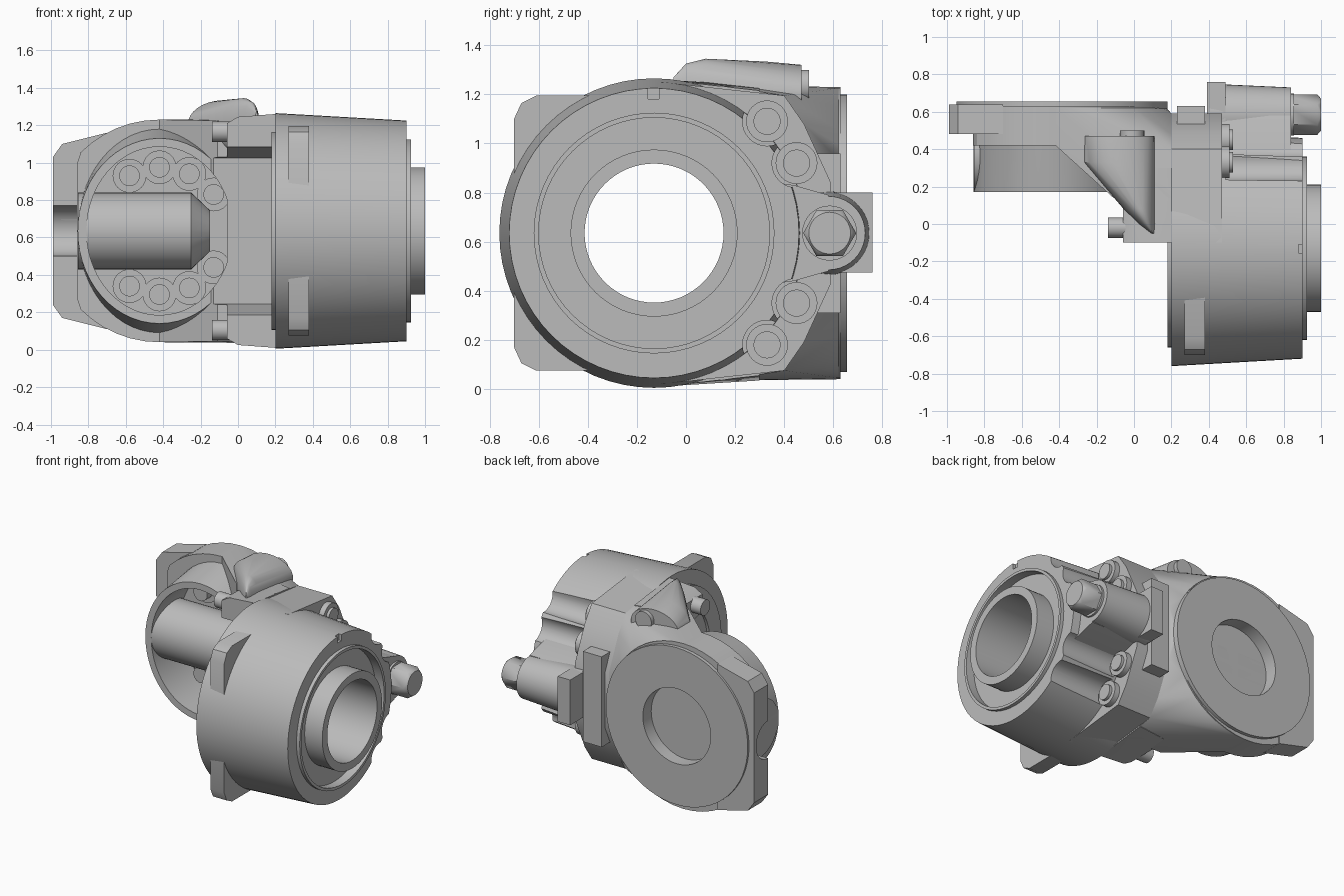
import bpy, bmesh
from math import sin, cos, pi, radians

if "Cube" in bpy.data.objects:
    bpy.data.objects.remove(bpy.data.objects["Cube"])

metal = bpy.data.materials.new("cast_grey")
metal.use_nodes = True
GREY = (0.5, 0.5, 0.5, 1)
metal.diffuse_color = GREY
metal.node_tree.nodes["Principled BSDF"].inputs["Base Color"].default_value = GREY

MID = 0.635      # height of the mirror plane
AX = (-0.13, MID)  # drum axis in y, z


def place(axis, p, t):
    u, v = p
    return {"x": (t, u, v), "y": (u, t, v), "z": (u, v, t)}[axis]


def finish(name, bm):
    bmesh.ops.recalc_face_normals(bm, faces=bm.faces)
    me = bpy.data.meshes.new(name)
    bm.to_mesh(me)
    bm.free()
    ob = bpy.data.objects.new(name, me)
    bpy.context.collection.objects.link(ob)
    me.materials.append(metal)
    return ob


def prism(name, axis, pts, a, b):
    bm = bmesh.new()
    lo, hi = ([bm.verts.new(place(axis, p, t)) for p in pts] for t in (a, b))
    bm.faces.new(lo)
    bm.faces.new(hi)
    for i in range(len(pts)):
        j = (i + 1) % len(pts)
        bm.faces.new((lo[i], lo[j], hi[j], hi[i]))
    return finish(name, bm)


def oval(c, ru, rv=None, n=40, start=0.0, sweep=2 * pi):
    rv = rv or ru
    return [(c[0] + ru * cos(start + sweep * i / n), c[1] + rv * sin(start + sweep * i / n))
            for i in range(n)]


def disc(name, axis, c, r, a, b, n=32):
    return prism(name, axis, oval(c, r, n=n), a, b)


def box(name, x, y, z):
    return prism(name, "z", [(x[0], y[0]), (x[1], y[0]), (x[1], y[1]), (x[0], y[1])], *z)


def hull(name, pts):
    bm = bmesh.new()
    for p in pts:
        bm.verts.new(p)
    bmesh.ops.convex_hull(bm, input=bm.verts)
    loose = [v for v in bm.verts if not v.link_faces]
    bmesh.ops.delete(bm, geom=loose, context="VERTS")
    bmesh.ops.dissolve_limit(bm, angle_limit=radians(1), verts=bm.verts, edges=bm.edges)
    return finish(name, bm)


def lathe(name, axis, c, profile, n=64):
    """Closed ring profile of (along, radius) pairs turned about an axis."""
    bm = bmesh.new()
    rings = [[bm.verts.new(place(axis, p, t)) for p in oval(c, r, n=n)] for t, r in profile]
    for k in range(len(rings)):
        p, q = rings[k], rings[(k + 1) % len(rings)]
        for i in range(n):
            j = (i + 1) % n
            bm.faces.new((p[i], p[j], q[j], q[i]))
    return finish(name, bm)


def cut(ob, *cutters):
    for c in cutters:
        c.hide_render = True
        m = ob.modifiers.new("cut", "BOOLEAN")
        m.operation, m.solver, m.object = "DIFFERENCE", "EXACT", c
    bpy.context.view_layer.update()
    me = bpy.data.meshes.new_from_object(ob.evaluated_get(bpy.context.evaluated_depsgraph_get()))
    ob.modifiers.clear()
    ob.data = me


def flip(pts):
    """Mirror an outline about the middle height and close it."""
    return pts + [(u, 2 * MID - v) for u, v in reversed(pts)]


cutters = []


def tool(ob):
    cutters.append(ob)
    return ob


# Main drum with raised lip, groove and open hub
drum = lathe("drum", "x", AX, [(0.2, 0.283), (0.2, 0.63), (0.9, 0.59), (0.9, 0.49), (0.925, 0.49),
             (0.925, 0.47), (0.86, 0.47), (0.86, 0.34), (1.0, 0.34), (1.0, 0.283)])
drum_bolts = [(0.33, 1.09), (0.45, 0.92), (0.45, 0.35), (0.33, 0.18)]
notches = [tool(disc("scallop_cutter", "x", c, 0.1, 0.49, 1.1)) for c in drum_bolts]
notches.append(tool(box("slot_cutter", (0.88, 1.1), (-0.155, -0.11), (1.18, 1.4))))
cut(drum, *notches)
lathe("drum_rear_rim", "x", AX, [(0.18, 0.4), (0.18, 0.53), (0.21, 0.53), (0.21, 0.4)])
for c in drum_bolts:
    disc("drum_bolt_head", "x", c, 0.085, 0.4, 0.51)
    disc("drum_bolt_tip", "x", c, 0.055, 0.5, 0.53)

# Square mounting plate around the drum
bore = tool(disc("bore_cutter", "x", AX, 0.5, 0.1, 0.6, 48))
mount = prism("mounting_plate", "x", flip([(0.1, 1.195), (-0.61, 1.195), (-0.67, 1.165),
                                           (-0.7, 1.1)]), 0.27, 0.38)
cut(mount, bore)

# Body behind the drum
outline = flip([(-0.1, 1.25), (0.4, 1.195), (0.48, 1.08), (0.59, 0.84)])
body = prism("body", "x", outline, 0.19, 0.47)
cut(body, bore)

# Front lug block, hollow in the middle
window = tool(hull("window_cutter", [(x, y, MID + k * z) for x in (-0.3, 0.25) for k in (-1, 1)
                                     for y, z in ((-0.5, 0.45), (-0.1, 0.45), (0.16, 0.39))]))
lug = hull("lug_block", [(x, y, MID + k * z) for k in (-1, 1) for x, y, z in (
    (-0.06, -0.1, 0.575), (0, -0.1, 0.61), (0.2, -0.1, 0.625), (-0.06, 0.3, 0.575),
    (0, 0.3, 0.6), (0.2, 0.3, 0.58))])
cut(lug, window)
for z in (1.165, 0.105):
    disc("lug_bolt", "x", (-0.02, z), 0.055, -0.14, 0.0, 20)

# Neck blending body and flange
FC = (-0.42, MID)
arc = oval(FC, 0.595, n=24, start=-pi / 2, sweep=pi) + [(FC[0], MID + 0.595)]
neck_pts = [(x, 0.62, z) for x, z in arc]
neck_pts += [(FC[0], 0.42, MID + k * 0.595) for k in (-1, 1)]
neck_pts += [(-0.11, 0.14, MID + k * 0.59) for k in (-1, 1)]
neck_pts += [(0.2, y, z) for y, z in outline if y > 0.2]
neck_pts += [(0.2, 0.14, MID + k * 0.6) for k in (-1, 1)]
neck = hull("neck", neck_pts)
pocket = tool(prism("pocket_cutter", "y", oval(FC, 0.39, 0.45, 56), -0.3, 0.5))
port = tool(disc("port_cutter", "y", (-0.385, MID), 0.27, 0.56, 0.8, 48))
cut(neck, pocket, window, port)
box("inner_block", (-0.03, 0.13), (0.155, 0.5), (0.47, 0.81))
box("inner_step", (0.1, 0.2), (0.18, 0.5), (0.44, 0.84))

# Flange ring, raised tapered pocket collar, rear disc and side plate
flange = prism("flange", "y", [(max(x, -0.86), z) for x, z in oval(FC, 0.595, n=48)
                               if x < 0.1], 0.42, 0.63)
cut(flange, pocket, port)
collar = hull("pocket_collar", [(min(x, -0.06), y, z) for y, r in ((0.17, 0.495), (0.45, 0.55))
                                for x, z in oval(FC, 0.437, r, 56)])
cut(collar, pocket, window)
groove = tool(disc("groove_cutter", "x", (0.48, MID), 0.135, -1.2, -0.86))
disc_plate = disc("rear_disc", "y", (-0.385, MID), 0.565, 0.6, 0.655, 64)
cut(disc_plate, port, groove)
side = prism("side_plate", "y", flip([(-0.7, 1.16), (-0.94, 1.1), (-0.99, 1.03)]), 0.48, 0.64)
cut(side, groove, pocket, port)

# Gear tube lying across the flange pocket
tube = hull("gear_tube", [(x, *p) for x, r in ((-0.855, 0.205), (-0.25, 0.205), (-0.15, 0.11))
                          for p in oval((0.375, MID), r, n=40)])
cut(tube, port)

# Pocket bolts, mirrored above and below
for x, z in ((-0.58, 0.295), (-0.42, 0.34), (-0.26, 0.305), (-0.13, 0.195)):
    for k in (-1, 1):
        c = (x, MID + k * z)
        disc("pocket_bolt_seat", "y", c, 0.09, 0.46, 0.55)
        disc("pocket_bolt_head", "y", c, 0.055, 0.4, 0.5)

# Rear boss with hexagonal plug, web and blocks
hull("rear_boss", [(x, *p) for x, r in ((0.4, 0.17), (0.84, 0.15))
                   for p in oval((0.58, MID), r, n=40)])
prism("boss_web", "x", flip([(0.3, 0.85), (0.44, 0.83), (0.58, 0.79)]), 0.3, 0.84)
disc("plug_washer", "x", (0.585, MID), 0.112, 0.8, 0.855)
hull("hex_plug", [(x, *p) for x, r, n in ((0.8, 0.108, 6), (0.98, 0.108, 6), (1.0, 0.085, 36))
                  for p in oval((0.585, MID), r, n=n)])
box("boss_block", (0.39, 0.49), (0.45, 0.76), (0.475, 0.8))
box("back_block", (0.23, 0.38), (0.4, 0.63), (0.31, 0.96))

# Rounded breather boss on top, narrowing toward the front
hull("top_boss", [place("y", p, y) for y, x, r, h in (
    (0.47, -0.08, 0.19, 0.12), (0.33, -0.08, 0.19, 0.133), (0.08, 0.03, 0.085, 0.145),
    (0.0, 0.07, 0.045, 0.125), (-0.05, 0.1, 0.01, 0.07)) for p in oval((x, 1.2), r, h, 32)])
disc("top_boss_plug", "y", (-0.01, 1.235), 0.065, 0.4, 0.5, 24)

# Remove cutting tools, then smooth the rest
for c in cutters:
    bpy.data.objects.remove(c)
bpy.ops.object.select_all(action="DESELECT")
for ob in bpy.context.collection.objects:
    if ob.type == "MESH":
        ob.select_set(True)
        bpy.context.view_layer.objects.active = ob
bpy.ops.object.shade_smooth_by_angle(angle=radians(30))
